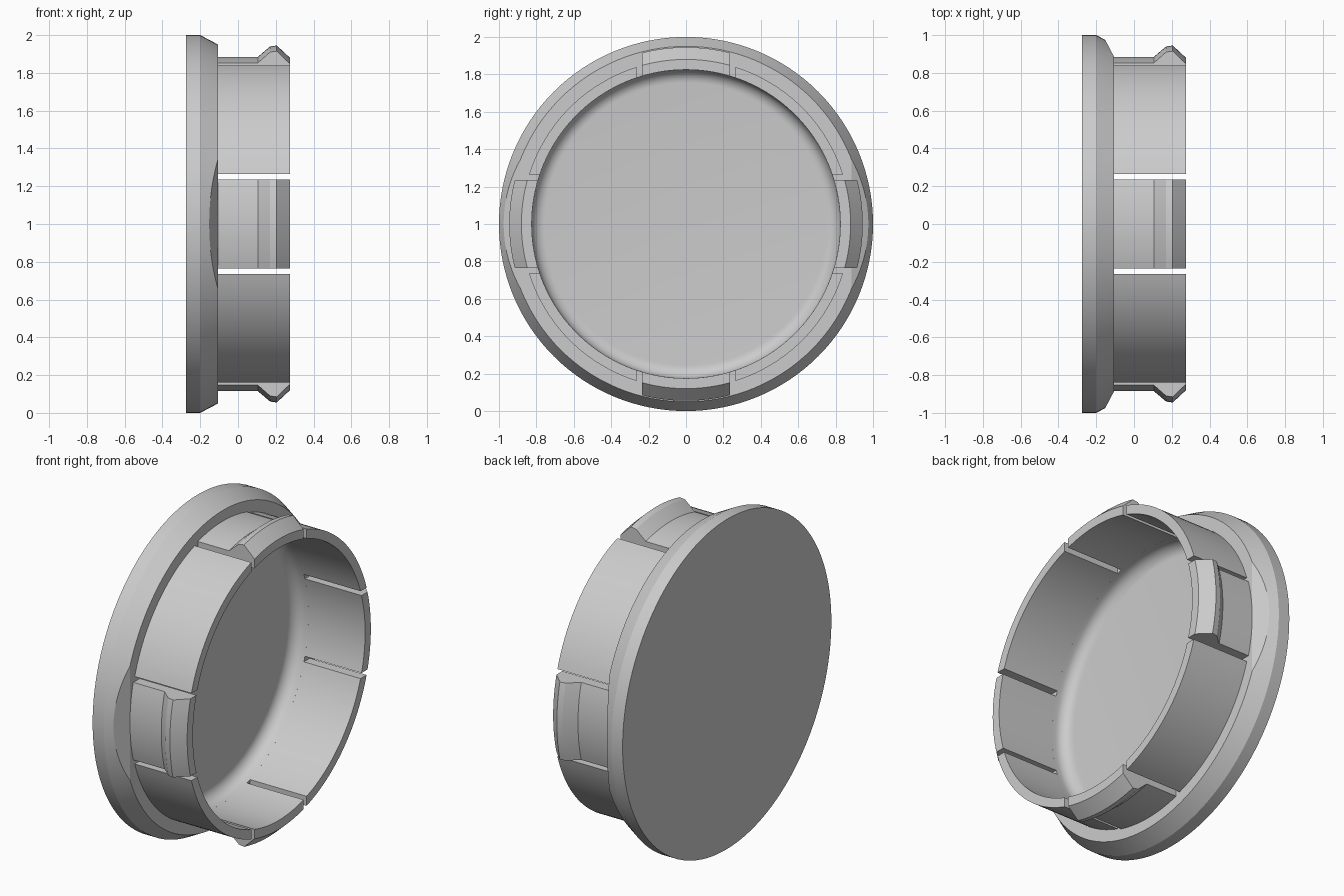
import bpy, bmesh
from math import pi, sin, cos, asin

cube = bpy.data.objects.get("Cube")
if cube:
    bpy.data.objects.remove(cube, do_unlink=True)

# One plain grey plastic
grey = bpy.data.materials.new("grey_plastic")
grey.use_nodes = True
colour = (0.6, 0.6, 0.6, 1)
grey.diffuse_color = colour
grey.node_tree.nodes["Principled BSDF"].inputs["Base Color"].default_value = colour

AXIS_Z = 1.0
BASE, FLANGE, FLOOR, END = -0.275, -0.105, -0.2, 0.275   # stations along x
INNER, OUTER, FILLET = 0.825, 0.88, 0.07
CLIP_HALF, PANEL_EDGE = 0.235, 0.265                     # sides of the slots


def sweep(profile, span, steps, closed_profile):
    """Sweep (x, radius) points about the x axis; span gives the angles at a radius."""
    bm = bmesh.new()
    rows = []
    for i in range(steps + 1):
        row = []
        for x, r in profile:
            a, b = span(r)
            t = a + (b - a) * i / steps
            row.append(bm.verts.new((x, r * sin(t), AXIS_Z + r * cos(t))))
        rows.append(row)
    count = len(profile)
    for r0, r1 in zip(rows, rows[1:]):
        for j in range(count if closed_profile else count - 1):
            k = (j + 1) % count
            bm.faces.new((r0[j], r0[k], r1[k], r1[j]))
    if closed_profile:
        bm.faces.new(rows[0])
        bm.faces.new(rows[-1])
    bmesh.ops.remove_doubles(bm, verts=bm.verts, dist=1e-5)
    return bm


def finish(bm, name):
    bmesh.ops.recalc_face_normals(bm, faces=bm.faces)
    mesh = bpy.data.meshes.new(name)
    bm.to_mesh(mesh)
    bm.free()
    mesh.materials.append(grey)
    obj = bpy.data.objects.new(name, mesh)
    bpy.context.collection.objects.link(obj)
    bpy.ops.object.select_all(action="DESELECT")
    obj.select_set(True)
    bpy.context.view_layer.objects.active = obj
    bpy.ops.object.shade_smooth_by_angle(angle=pi / 7)
    return obj


# Cap: disc with a tapered rim and a dished, filleted floor
fillet = [(FLOOR + FILLET * (1 - sin(a)), INNER - FILLET * (1 - cos(a)))
          for a in (pi / 2 * i / 8 for i in range(9))]
fillet = [(FLOOR + FILLET - FILLET * sin(pi / 2 * i / 8),
           INNER - FILLET + FILLET * cos(pi / 2 * i / 8)) for i in range(9)]
cap_profile = [(BASE, 0), (BASE, 1), (-0.2, 1), (FLANGE, 0.95), (FLANGE, INNER)]
cap_profile += fillet + [(FLOOR, 0)]
cap = sweep(cap_profile, lambda r: (0, 2 * pi), 128, False)

# Flat chamfers on the two sides of the rim
for side in (-1, 1):
    cut = bmesh.ops.bisect_plane(
        cap, geom=cap.verts[:] + cap.edges[:] + cap.faces[:], dist=1e-6,
        plane_co=(-0.15, side * 0.97, AXIS_Z), plane_no=(1.9, side, 0),
        clear_outer=True)
    rim = [e for e in cut["geom_cut"] if isinstance(e, bmesh.types.BMEdge)]
    bmesh.ops.holes_fill(cap, edges=rim, sides=0)
finish(cap, "cap")

# Barrel: four plain wall panels alternating with four snap clips
wall = [(FLANGE, INNER), (FLANGE, OUTER), (END, OUTER), (END, INNER)]
clip = [(FLANGE, INNER), (FLANGE, 0.885), (0.105, 0.885), (0.17, 0.94),
        (0.205, 0.945), (END, OUTER), (END, INNER)]
for k, place in enumerate(("top", "back", "bottom", "front")):
    turn = k * pi / 2
    finish(sweep(clip, lambda r: (turn - asin(CLIP_HALF / r),
                                  turn + asin(CLIP_HALF / r)), 16, True),
           place + "_clip")
    finish(sweep(wall, lambda r: (turn + asin(PANEL_EDGE / r),
                                  turn + pi / 2 - asin(PANEL_EDGE / r)), 24, True),
           "wall_panel_after_" + place)
